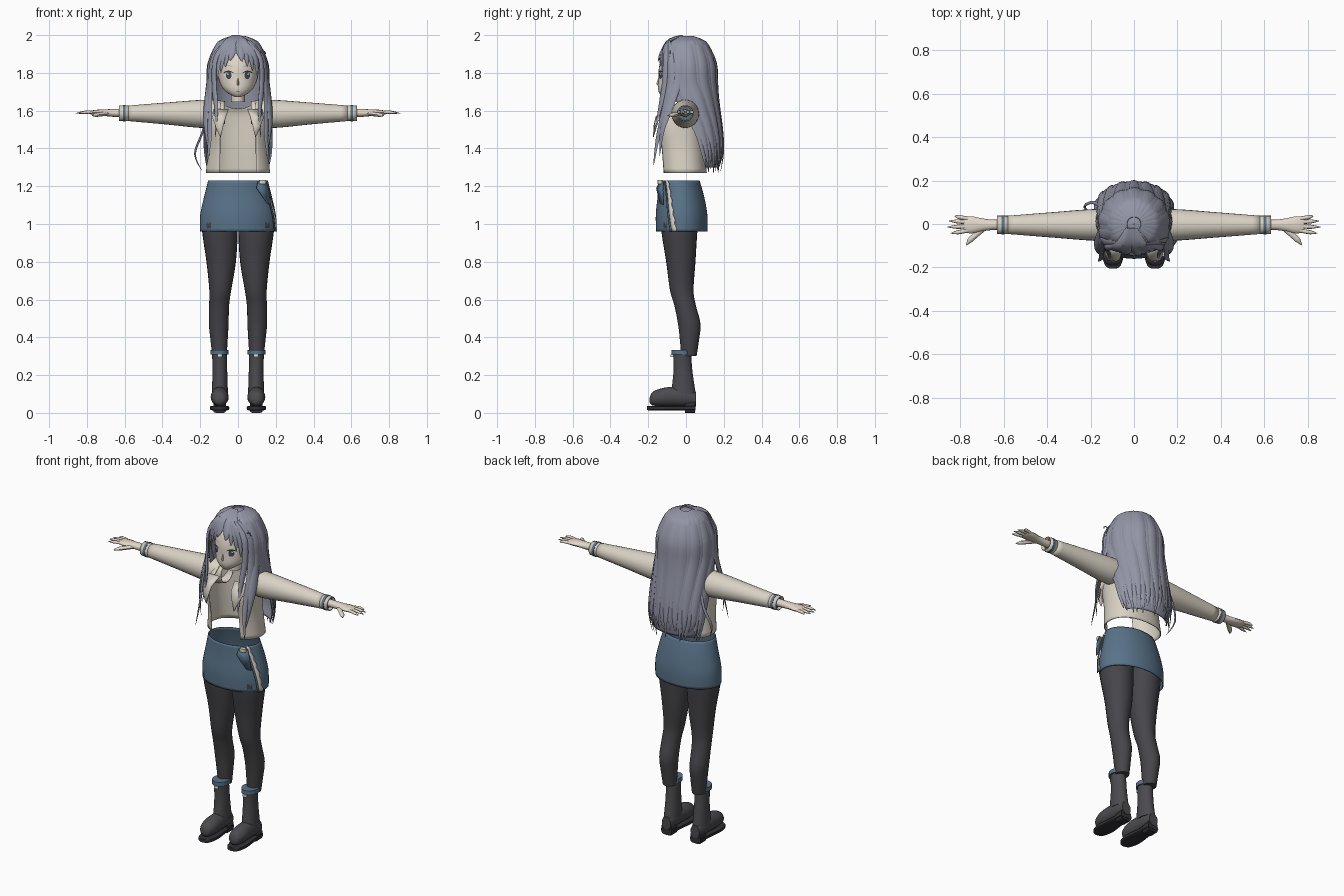
import bpy, bmesh, math, random
from math import sin, cos, pi, radians
from mathutils import Vector

random.seed(4)
cube = bpy.data.objects.get("Cube")
if cube:
    bpy.data.objects.remove(cube, do_unlink=True)


def material(name, r, g, b):
    m = bpy.data.materials.new(name)
    m.use_nodes = True
    m.diffuse_color = (r, g, b, 1)
    node = next(n for n in m.node_tree.nodes if n.type == 'BSDF_PRINCIPLED')
    node.inputs["Base Color"].default_value = (r, g, b, 1)
    return m


HAIR = material("slate hair", .29, .3, .38)
SKIN = material("pale skin", .75, .68, .58)
CREAM = material("cream cloth", .7, .65, .56)
BLUE = material("blue cloth", .1, .17, .25)
TIGHTS = material("charcoal tights", .06, .06, .07)
BOOT = material("boot leather", .07, .07, .08)
SOLE = material("dark sole", .03, .03, .035)
EYE = material("dark eye", .06, .07, .09)
WHITE = material("white", .85, .85, .84)
LIP = material("lip", .4, .2, .18)


def loft(name, parts, mat, close=True, caps=True, mirror=False, thick=0, angle=50):
    """Skin each list of rings in parts into one object."""
    bm = bmesh.new()
    for rings in parts:
        rows = [[bm.verts.new(p) for p in r] for r in rings]
        n = len(rows[0])
        for a, b in zip(rows, rows[1:]):
            for i in range(n if close else n - 1):
                j = (i + 1) % n
                bm.faces.new((a[i], a[j], b[j], b[i]))
        if caps and close:
            bm.faces.new(rows[0])
            bm.faces.new(rows[-1][::-1])
    bmesh.ops.recalc_face_normals(bm, faces=bm.faces)
    me = bpy.data.meshes.new(name)
    bm.to_mesh(me)
    bm.free()
    me.materials.append(mat)
    me.shade_smooth()
    me.set_sharp_from_angle(angle=radians(angle))
    ob = bpy.data.objects.new(name, me)
    bpy.context.collection.objects.link(ob)
    if thick:
        ob.modifiers.new("thickness", 'SOLIDIFY').thickness = thick
    if mirror:
        ob.modifiers.new("mirror", 'MIRROR')
    return ob


def spline(rows, n=4):
    """Smooth curve through rows of numbers."""
    rows = [Vector(r) for r in rows]
    out = []
    for i in range(len(rows) - 1):
        p, q = rows[i], rows[i + 1]
        m0 = (q - rows[max(i - 1, 0)]) / 2
        m1 = (rows[min(i + 2, len(rows) - 1)] - p) / 2
        for k in range(n):
            t = k / n
            s = t * t * (3 - 2 * t)
            out.append(p * (1 - s) + q * s + m0 * t * (1 - t) ** 2 - m1 * t * t * (1 - t))
    return out + [rows[-1]]


def spow(v, p):
    return math.copysign(abs(v) ** p, v)


def oval(z, w, f, b, xc=0, n=32, a0=0, a1=2 * pi, p=1):
    """Level oval, half width w, from front f to back b; angle 0 faces forward."""
    closed = a1 - a0 > 6.28
    angles = [a0 + (a1 - a0) * i / (n if closed else n - 1) for i in range(n)]
    return [Vector((xc + w * spow(sin(a), p), (f + b) / 2 - (b - f) / 2 * spow(cos(a), p), z))
            for a in angles]


def tube(path, width, depth, ref=None, n=8):
    """Oval sections along a path; ref gives the depth direction."""
    rings = []
    for i, c in enumerate(path):
        t = (path[min(i + 1, len(path) - 1)] - path[max(i - 1, 0)]).normalized()
        out = Vector(ref) if ref else Vector((c.x, c.y + .001, .4 * max(c.z - 1.85, 0)))
        side = t.cross(out).normalized()
        nor = side.cross(t)
        u = i / (len(path) - 1)
        rings.append([c + side * width(u) * cos(k * 2 * pi / n) + nor * depth(u) * sin(k * 2 * pi / n)
                      for k in range(n)])
    return rings


# Head, with the face surface reused for the painted features
HEAD = spline([(1.672, .015, -.125, -.09), (1.69, .05, -.14, -.04), (1.72, .082, -.148, .02),
               (1.77, .103, -.146, .08), (1.83, .11, -.143, .1), (1.9, .1, -.12, .09),
               (1.96, .06, -.07, .05)])
loft("head", [[oval(*r) for r in HEAD]], SKIN)
loft("neck", [[oval(z, .036, -.07, .015) for z in (1.645, 1.72)]], SKIN)
loft("nose", [[oval(z, w, y, -.13, n=8) for z, w, y in
              ((1.73, .004, -.147), (1.742, .007, -.157), (1.775, .003, -.146))]], SKIN)


def face_point(x, z, lift):
    a, b = next(p for p in zip(HEAD, HEAD[1:]) if p[1][0] >= z)
    _, w, f, k = a.lerp(b, (z - a[0]) / (b[0] - a[0]))
    return Vector((x, (f + k) / 2 - (k - f) / 2 * math.sqrt(max(0, 1 - (x / w) ** 2)) - lift, z))


def feature(name, x, z, rx, rz, mat, lift, bow=0, mirror=True):
    rings = [[face_point(x + s * rx * cos(a), z + s * rz * sin(a) - bow * (s * cos(a)) ** 2, lift)
              for a in [k * pi / 10 for k in range(20)]] for s in (.02, .5, 1)]
    loft(name, [rings], mat, mirror=mirror, caps=False)


feature("eye_whites", .05, 1.787, .024, .019, WHITE, .002)
feature("irises", .049, 1.786, .015, .019, EYE, .003)
feature("eye_glints", .054, 1.794, .004, .005, WHITE, .004)
feature("upper_lashes", .051, 1.808, .027, .004, SOLE, .004, bow=.009)
feature("eyebrows", .052, 1.838, .024, .002, HAIR, .003, bow=.006)
feature("mouth", 0, 1.702, .012, .002, LIP, .002, mirror=False)

# Hair: cap, back curtain, then overlapping locks
loft("hair_cap", [[oval(1.85 + .143 * sin(e), .145 * cos(e), -.142 * cos(e), .145 * cos(e))
                   for e in [radians(d) for d in (22, 35, 50, 65, 78, 89)]]], HAIR, caps=False)
CURTAIN = spline([(1.91, .138, 0, .138, 125), (1.85, .146, 0, .147, 122), (1.75, .152, 0, .153, 118),
                  (1.65, .16, .02, .14, 104), (1.5, .168, .06, .122, 90), (1.38, .17, .08, .11, 85),
                  (1.3, .15, .085, .09, 78)])


def curtain_point(row, u, lift=0):
    z, w, yc, d, spread = row
    a = radians(spread) * u
    return Vector(((w + lift) * sin(a), yc + (d + lift) * cos(a), z))


loft("hair_back", [[[curtain_point(r, k / 16 - 1) for k in range(33)] for r in CURTAIN]],
     HAIR, close=False, thick=.006)


def taper(size, start=.35):
    return lambda u: size * min(1, start + 3 * u, .06 + 2.6 * (1 - u))


locks = []
for k in range(19):
    u = (k - 9) / 9
    a = radians(125) * u
    crown = [Vector((.147 * cos(e) * sin(a), .147 * cos(e) * cos(a), 1.85 + .147 * sin(e)))
             for e in (1.35, 1.0, .7)]
    hang = [curtain_point(r, u, .004 + .004 * (k % 2)) for r in CURTAIN[4::4]]
    hang[-1] += Vector((random.uniform(-.015, .015), 0, random.uniform(-.035, .03)))
    locks.append(tube(spline(crown + hang, 3), taper(.031), taper(.009)))
loft("back_locks", locks, HAIR)

SIDE_PATHS = [
    ([(.06, -.09, 1.97), (.128, -.085, 1.88), (.147, -.08, 1.75), (.152, -.11, 1.6),
      (.15, -.15, 1.45), (.165, -.172, 1.31)], .024),
    ([(.05, -.1, 1.97), (.118, -.108, 1.88), (.126, -.115, 1.74), (.115, -.14, 1.6),
      (.12, -.172, 1.46)], .017),
    ([(.08, -.04, 1.97), (.14, -.045, 1.87), (.156, -.05, 1.75), (.168, -.09, 1.62),
      (.17, -.125, 1.5), (.15, -.14, 1.36)], .026),
    ([(.1, -.02, 1.95), (.147, -.01, 1.85), (.157, -.01, 1.75), (.165, -.04, 1.62)], .03)]
loft("side_locks", [tube(spline(p), taper(w), taper(.009)) for p, w in SIDE_PATHS], HAIR, mirror=True)

stray = [(-.15, .08, 1.6), (-.19, .1, 1.48), (-.228, .08, 1.37), (-.19, .04, 1.28)]
loft("stray_lock", [tube(spline(stray), taper(.008), taper(.005))], HAIR)

# Swept fringe with the parting left open above the nose
fringe = []
for end, low in ((-.112, 1.76), (-.092, 1.8), (-.068, 1.83), (-.042, 1.865),
                 (.02, 1.86), (.05, 1.835), (.078, 1.81), (.104, 1.77)):
    pts = [(-.012 + end * .15, -.02, 1.998), (-.01 + end * .45, -.095, 1.962),
           (end * .85, -.138 + abs(end) * .25, 1.9), (end, -.155 + abs(end) * .35, low)]
    fringe.append(tube(spline(pts), taper(.023), taper(.009)))
loft("fringe", fringe, HAIR)
curl = [Vector((.132 + .014 * cos(a), -.085, 1.9 + .016 * sin(a))) for a in [k * .5 for k in range(11)]]
loft("hair_curl", [tube(curl, lambda u: .003, lambda u: .003, (0, 1, 0))], HAIR)

# Open jacket with lapels, sleeves and banded cuffs
JACKET = spline([(1.27, .17, -.135, .11), (1.4, .158, -.148, .1), (1.52, .155, -.168, .095),
                 (1.59, .145, -.125, .09), (1.625, .11, -.08, .08)])
body = []
for r in JACKET:
    gap = math.asin(min(.9, .09 / r[1]))
    row = oval(*r, n=45, a0=gap, a1=2 * pi - gap, p=.88)
    rise = max(0, r[0] - 1.56) / .065
    for p in row:
        p.z += .045 * rise * (abs(p.x) / r[1]) ** 2 - .015 * rise
    body.append(row)
loft("jacket", [body], CREAM, close=False, thick=.005)
lapel = [[Vector(p) for p in row] for row in (
    ((.05, -.105, 1.61), (.13, -.105, 1.61)), ((.065, -.16, 1.57), (.135, -.14, 1.56)),
    ((.078, -.172, 1.52), (.12, -.168, 1.52)), ((.092, -.174, 1.46), (.1, -.174, 1.47)))]
loft("lapels", [lapel], CREAM, close=False, mirror=True, thick=.005)


def along_x(rows, n=24):
    return [[Vector((x, -.004 + ry * cos(a), z + rz * sin(a)))
             for a in [k * 2 * pi / n for k in range(n)]] for x, z, ry, rz in rows]


loft("sleeves", [along_x(spline([(.07, 1.59, .06, .06), (.17, 1.583, .073, .075), (.38, 1.585, .058, .058),
                                 (.58, 1.586, .042, .041)]))], CREAM, caps=False, mirror=True, thick=.004)
loft("cuffs", [along_x([(x, 1.586, .042, .041) for x in (.575, .63)])], CREAM, caps=False, mirror=True, thick=.006)
loft("cuff_bands", [along_x([(x, 1.586, .044, .043) for x in (.595, .61)])], BLUE, mirror=True)

# Hands
palm = along_x(spline([(.56, 1.588, .024, .022), (.65, 1.588, .024, .021), (.7, 1.589, .03, .018),
                       (.745, 1.59, .039, .015), (.775, 1.59, .036, .011), (.785, 1.59, .03, .007)]), 12)
hand = [palm]
for y0, y1, tip in ((-.03, -.043, .845), (-.011, -.014, .86), (.008, .014, .853), (.025, .037, .826)):
    finger = spline([(.765, y0, 1.591), (.8, (y0 + y1) / 2, 1.592), (tip, y1, 1.586)])
    hand.append(tube(finger, taper(.0095, 1), taper(.0085, 1), (0, 0, 1)))
thumb = spline([(.69, -.018, 1.585), (.73, -.052, 1.58), (.755, -.075, 1.577), (.773, -.098, 1.574)])
hand.append(tube(thumb, taper(.013, 1), taper(.011, 1), (0, 0, 1)))
loft("hands", hand, SKIN, mirror=True)

# Skirt with a frilled slit on the left hip
SKIRT = spline([(1.23, .158, -.145, .072), (1.15, .178, -.15, .095), (1.05, .2, -.16, .113),
                (.96, .202, -.158, .113)])
loft("skirt", [[oval(*r, n=48) for r in SKIRT]], BLUE, caps=False, thick=.005)


def skirt_strip(name, mat, edges, lift):
    rows = []
    for i, (z, w, f, b) in enumerate(SKIRT):
        lo, hi = edges(i, i / (len(SKIRT) - 1))
        rows.append([oval(z, w + lift, f - lift, b + lift, n=2, a0=lo, a1=lo + 1)[0],
                     oval(z, w + lift, f - lift, b + lift, n=2, a0=hi, a1=hi + 1)[0]])
    loft(name, [rows], mat, close=False, thick=.004)


skirt_strip("slit_frill", CREAM, lambda i, u: (.88 + .32 * u, 1.0 + .36 * u + .05 * (i % 2)), .008)
skirt_strip("slit_edge", BLUE, lambda i, u: (.84 + .3 * u, .9 + .3 * u), .012)
flap = [[Vector(p) for p in row] for row in (
    ((.105, -.14, 1.225), (.15, -.12, 1.225)), ((.1, -.158, 1.19), (.165, -.125, 1.18)),
    ((.155, -.14, 1.11), (.175, -.12, 1.1)))]
loft("slit_flap", [flap], BLUE, close=False, thick=.005)
loft("waist_buckle", [[oval(z, .018, -.15, -.125, xc=.13, n=12, p=.5) for z in (1.212, 1.232)]], CREAM)

# Legs
LEG = spline([(1.04, .09, -.13, .068, .1), (.96, .094, -.13, .06, .096), (.8, .078, -.105, .05, .089),
              (.65, .058, -.085, .04, .094), (.57, .053, -.062, .052, .1), (.47, .052, -.042, .077, .102),
              (.38, .045, -.032, .068, .1), (.3, .038, -.025, .056, .098)])
loft("legs", [[oval(*r, n=24) for r in LEG]], TIGHTS, mirror=True)

# Ankle boots
shaft = spline([(.33, .04, -.068, .026, .098), (.22, .039, -.066, .034, .096), (.1, .043, -.08, .052, .096)])
loft("boot_shafts", [[oval(*r, n=24) for r in shaft]], BOOT, mirror=True)
loft("boot_cuffs", [[oval(z, .047, -.077, .032, .098, n=24) for z in (.308, .334)]], BLUE, mirror=True)
loft("cuff_bows", [[oval(z, .014, -.083, -.06, .096, n=10) for z in (.295, .309)]], WHITE, mirror=True)


def along_y(rows, p=1, n=20):
    return [[Vector((.097 + w * spow(cos(a), p), y, (lo + hi) / 2 + (hi - lo) / 2 * spow(sin(a), p)))
             for a in [k * 2 * pi / n for k in range(n)]] for y, w, lo, hi in rows]


loft("shoes", [along_y(spline([(-.192, .01, .055, .08), (-.178, .034, .04, .11), (-.13, .047, .035, .13),
                               (-.07, .045, .035, .138), (0, .04, .035, .135), (.052, .03, .035, .11)]))],
     BOOT, mirror=True)
loft("soles", [along_y(spline([(-.206, .012, .015, .036), (-.19, .036, .013, .037), (-.13, .051, .013, .038),
                               (-.04, .042, .013, .038), (.05, .036, .013, .038)]), .4)],
     SOLE, mirror=True, angle=35)
loft("heels", [along_y([(-.005, .034, 0, .05), (.048, .034, 0, .06)], .4)], SOLE, mirror=True, angle=35)
